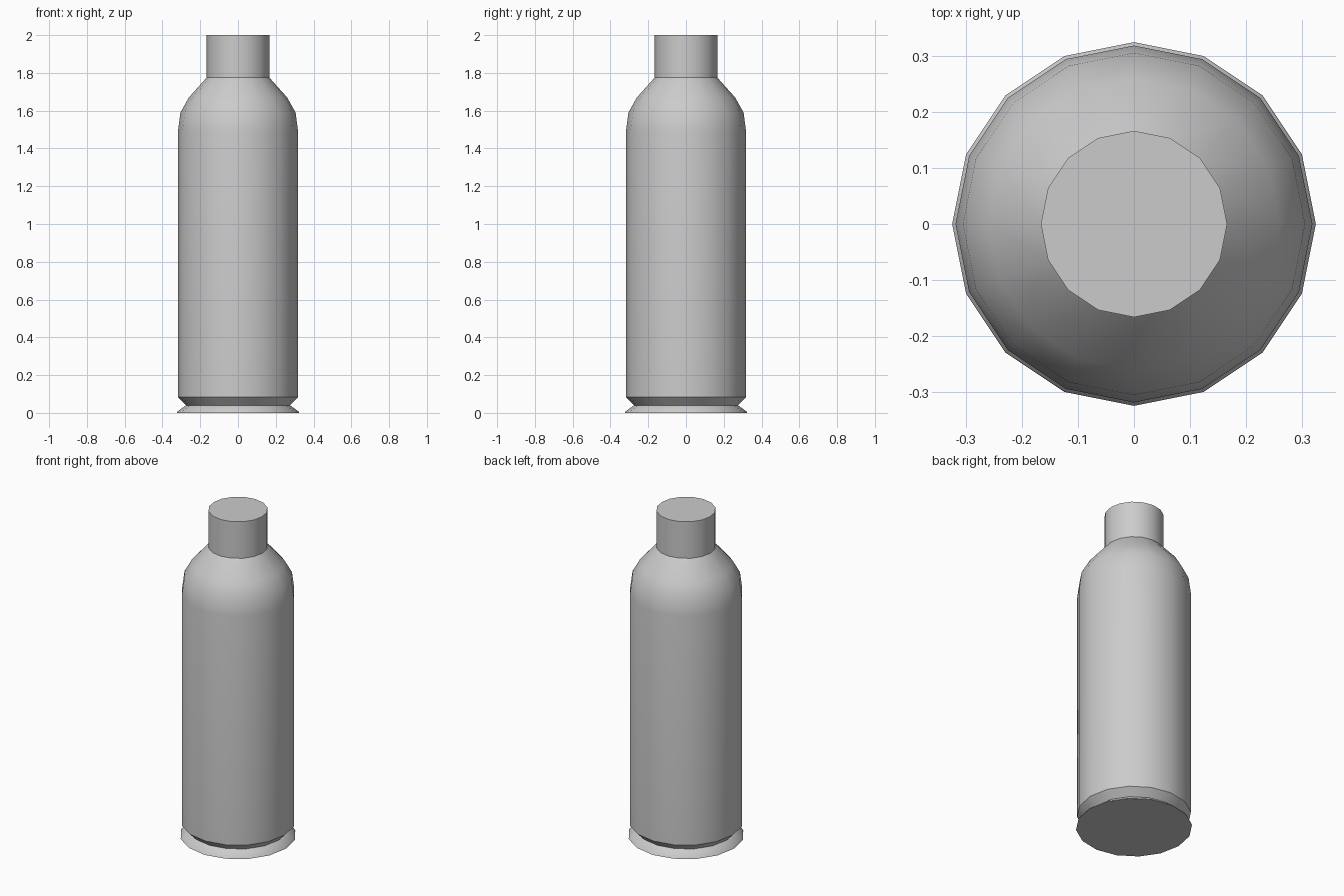
import bpy, bmesh, math

if "Cube" in bpy.data.objects:
    bpy.data.objects.remove(bpy.data.objects["Cube"])

SIDES = 16


def lathe(name, profile):
    """Revolve (radius, z) points about z and cap both ends."""
    bm = bmesh.new()
    rings = []
    for r, z in profile:
        rings.append([bm.verts.new((r * math.cos(2 * math.pi * i / SIDES),
                                    r * math.sin(2 * math.pi * i / SIDES), z))
                      for i in range(SIDES)])
    for a, b in zip(rings, rings[1:]):
        for i in range(SIDES):
            j = (i + 1) % SIDES
            bm.faces.new((a[i], a[j], b[j], b[i]))
    bm.faces.new(rings[0][::-1])
    bm.faces.new(rings[-1])
    mesh = bpy.data.meshes.new(name)
    bm.to_mesh(mesh)
    bm.free()
    obj = bpy.data.objects.new(name, mesh)
    bpy.context.collection.objects.link(obj)
    bpy.ops.object.select_all(action='DESELECT')
    obj.select_set(True)
    bpy.context.view_layer.objects.active = obj
    bpy.ops.object.shade_smooth_by_angle(angle=math.radians(35))
    return obj


# Flared rim, groove, straight body, rounded shoulder and closed neck
lathe("cartridge_body", [
    (0.324, 0.0), (0.322, 0.006), (0.276, 0.04), (0.318, 0.083),
    (0.318, 1.49), (0.305, 1.59), (0.26, 1.67),
    (0.166, 1.775), (0.166, 2.0),
])
